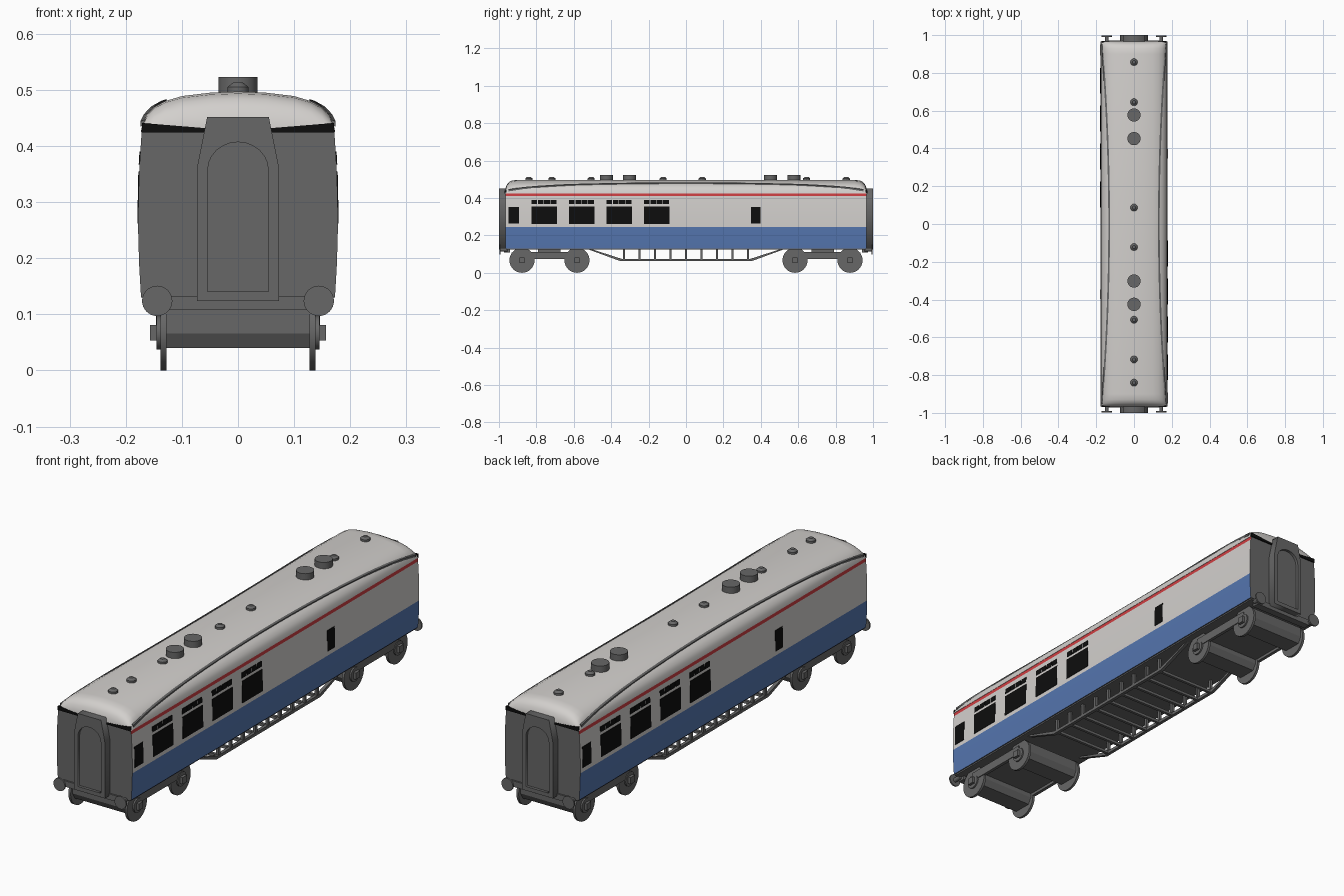
import bpy, bmesh, math
from mathutils import Matrix, Vector

if "Cube" in bpy.data.objects:
    bpy.data.objects.remove(bpy.data.objects["Cube"])


def material(name, rgb):
    m = bpy.data.materials.new(name)
    m.diffuse_color = (*rgb, 1)
    m.use_nodes = True
    m.node_tree.nodes["Principled BSDF"].inputs["Base Color"].default_value = m.diffuse_color
    return m


PALE = material("pale_grey", (0.65, 0.63, 0.61))
BLUE = material("blue", (0.09, 0.18, 0.43))
RED = material("red", (0.62, 0.05, 0.055))
DARK = material("dark_grey", (0.135, 0.135, 0.135))
BLACK = material("black", (0.004, 0.004, 0.004))


def finish(name, bm, mats, rule=None, smooth=False):
    bmesh.ops.recalc_face_normals(bm, faces=bm.faces)
    if rule:
        for f in bm.faces:
            f.material_index = rule(f.calc_center_median(), f.normal)
    me = bpy.data.meshes.new(name)
    bm.to_mesh(me)
    bm.free()
    for m in mats:
        me.materials.append(m)
    ob = bpy.data.objects.new(name, me)
    bpy.context.collection.objects.link(ob)
    if smooth:
        bpy.ops.object.select_all(action='DESELECT')
        ob.select_set(True)
        bpy.context.view_layer.objects.active = ob
        bpy.ops.object.shade_smooth_by_angle(angle=math.radians(35))
    return ob


def loft(name, rings, mats, rule=None, smooth=False):
    bm = bmesh.new()
    vs = [[bm.verts.new(p) for p in r] for r in rings]
    n = len(vs[0])
    for a, b in zip(vs, vs[1:]):
        for i in range(n):
            j = (i + 1) % n
            bm.faces.new((a[i], a[j], b[j], b[i]))
    bm.faces.new(vs[0])
    bm.faces.new(vs[-1][::-1])
    return finish(name, bm, mats, rule, smooth)


def prism_y(name, pts, y0, y1, mat):
    return loft(name, [[(x, y, z) for x, z in pts] for y in (y0, y1)], [mat])


def box(name, x0, x1, y0, y1, z0, z1, mat=DARK):
    return prism_y(name, [(x0, z0), (x1, z0), (x1, z1), (x0, z1)], y0, y1, mat)


def cylinder(name, r, depth, loc, axis, mat=DARK, r2=None, seg=32):
    bm = bmesh.new()
    rot = Vector((0, 0, 1)).rotation_difference(Vector(axis)).to_matrix().to_4x4()
    bmesh.ops.create_cone(bm, cap_ends=True, segments=seg, radius1=r, radius2=r if r2 is None else r2,
                          depth=depth, matrix=Matrix.Translation(loc) @ rot)
    return finish(name, bm, [mat], smooth=True)


def side_x(z):
    return 0.178 - 0.006 * ((z - 0.27) / 0.15) ** 2


# Body shell: blue below, pale above, red line at the top, grey ends
levels = [0.13, 0.19, 0.245, 0.3, 0.36, 0.41, 0.425]
half = [(side_x(z), z) for z in levels]
section = half + [(-x, z) for x, z in reversed(half)]


def body_rule(c, n):
    if abs(n.y) > 0.5 or n.z < -0.5:
        return 3
    return 1 if c.z < 0.245 else 2 if c.z > 0.41 and abs(n.x) > 0.5 else 0


loft("body", [[(x, y, z) for x, z in section] for y in (-0.965, 0.965)],
     [PALE, BLUE, RED, DARK], body_rule, True)

# Roof with rounded hips at both ends
ROOF = [(0.173, 0.425), (0.170, 0.442), (0.163, 0.456), (0.15, 0.469), (0.13, 0.480),
        (0.1, 0.489), (0.05, 0.495), (0, 0.497)]
arc = ROOF + [(-x, z) for x, z in reversed(ROOF[:-1])]
stations = [(0.9, 1), (0.93, 0.95), (0.948, 0.82), (0.96, 0.6), (0.968, 0.2)]
stations = [(-y, s) for y, s in reversed(stations)] + stations
loft("roof", [[(x, y, 0.425 + (z - 0.425) * s) for x, z in arc] for y, s in stations],
     [PALE], None, True)


def roof_z(x):
    for (xa, za), (xb, zb) in zip(ROOF, ROOF[1:]):
        if xb <= x <= xa:
            return za + (zb - za) * (xa - x) / (xa - xb)


# Curved rain strips on the roof
for s in (-1, 1):
    rings = []
    for i in range(25):
        y = -0.95 + 1.9 * i / 24
        x = 0.170 - 0.038 * (1 - (y / 0.95) ** 2)
        z = roof_z(x)
        rings.append([(s * (x + dx), y, z + dz) for dx, dz in
                      ((-0.005, -0.006), (0.004, -0.007), (0.004, 0.002), (-0.005, 0.005))])
    loft("rain_strip", rings, [DARK], None, True)

# Roof ventilators
for y in (-0.425, -0.302, 0.452, 0.577):
    cylinder("large_vent", 0.035, 0.032, (0, y, 0.507), (0, 0, 1))
for y in (-0.84, -0.717, -0.507, -0.122, 0.087, 0.645, 0.857):
    cylinder("small_vent", 0.019, 0.01, (0, y, 0.5), (0, 0, 1), seg=20)
    cylinder("small_vent_cap", 0.019, 0.008, (0, y, 0.509), (0, 0, 1), r2=0.009, seg=20)


# Windows: the two sides are half-turn copies of each other
def window(name, s, y0, y1, z0, z1):
    xa, xb = side_x(z0), side_x(z1)
    prism_y(name, [(s * (xa - 0.004), z0), (s * (xa + 0.0015), z0),
                   (s * (xb + 0.0015), z1), (s * (xb - 0.004), z1)], s * y0, s * y1, BLACK)


for s in (-1, 1):
    window("end_window", s, -0.95, -0.892, 0.263, 0.352)
    window("small_window", s, 0.347, 0.397, 0.263, 0.352)
    for k in range(4):
        y0 = -0.827 + 0.2005 * k
        window("large_window", s, y0, y0 + 0.137, 0.262, 0.355)
        for j in range(4):
            ya = y0 + 0.0345 * j
            window("vent_pane", s, ya, ya + 0.031, 0.367, 0.39)


# Gangway frame with arched opening, made from a filled outline with a hole
def gangway(s):
    outer = [(-0.073, 0.124), (0.073, 0.124), (0.073, 0.362), (0.055, 0.452), (-0.055, 0.452), (-0.073, 0.362)]
    inner = [(-0.054, 0.141), (0.054, 0.141)]
    inner += [(0.054 * math.cos(math.pi * t / 12), 0.357 + 0.05 * math.sin(math.pi * t / 12)) for t in range(13)]
    cu = bpy.data.curves.new("gangway_outline", 'CURVE')
    cu.dimensions, cu.fill_mode, cu.extrude = '2D', 'BOTH', 0.017
    for pts in (outer, inner):
        sp = cu.splines.new('POLY')
        sp.points.add(len(pts) - 1)
        for p, (x, z) in zip(sp.points, pts):
            p.co = (x, z, 0, 1)
        sp.use_cyclic_u = True
    tmp = bpy.data.objects.new("gangway_outline", cu)
    bpy.context.collection.objects.link(tmp)
    bpy.context.view_layer.update()
    me = bpy.data.meshes.new_from_object(tmp.evaluated_get(bpy.context.evaluated_depsgraph_get()))
    bpy.data.objects.remove(tmp)
    me.transform(Matrix.Translation((0, s * 0.983, 0)) @ Matrix.Rotation(math.pi / 2, 4, 'X'))
    me.materials.clear()
    me.materials.append(DARK)
    bpy.context.collection.objects.link(bpy.data.objects.new("gangway_frame", me))
    prism_y("gangway_door", inner, s * 0.966, s * 0.988, DARK)


# Ends: gangway, roof gap, headstock and buffers
for s in (-1, 1):
    gangway(s)
    prism_y("roof_gap", [(-0.172, 0.424), (0.172, 0.424), (0.171, 0.441), (0.06, 0.432), (-0.06, 0.432),
                         (-0.171, 0.441)], s * 0.96, s * 0.9695, BLACK)
    box("headstock", -0.14, 0.14, s * 0.94, s * 0.972, 0.108, 0.133)
    for x in (-0.143, 0.147):
        x = math.copysign(0.144, x)
        cylinder("buffer_shank", 0.01, 0.04, (x, s * 0.975, 0.124), (0, 1, 0), seg=16)
        cylinder("buffer_head", 0.027, 0.007, (x, s * 0.9945, 0.124), (0, 1, 0))

# Floor underside
box("floor", -0.168, 0.168, -0.963, 0.963, 0.124, 0.133)

# Bogies
for s in (-1, 1):
    yc = s * 0.73
    box("bogie_plate", -0.13, 0.13, yc - 0.15, yc + 0.15, 0.085, 0.108)
    box("bolster", -0.1, 0.1, yc - 0.06, yc + 0.06, 0.1, 0.128)
    for side in (-1, 1):
        box("bogie_side", side * 0.128, side * 0.142, yc - 0.15, yc + 0.15, 0.073, 0.11)
    for dy in (-0.147, 0.147):
        y = yc + dy
        rings = [[(x, y + a, z) for a, z in ((-0.055, 0.066), (-0.04, 0.04), (0.04, 0.04), (0.055, 0.066),
                                             (0.055, 0.108), (-0.055, 0.108))] for x in (-0.127, 0.127)]
        loft("axle_casing", rings, [DARK])
        for side in (-1, 1):
            cylinder("wheel", 0.067, 0.011, (side * 0.133, y, 0.067), (1, 0, 0))
            cylinder("wheel_hub", 0.03, 0.008, (side * 0.141, y, 0.067), (1, 0, 0))
            box("axle_box", side * 0.138, side * 0.157, y - 0.014, y + 0.014, 0.053, 0.081)

# Underframe trusses with posts and cross bars
posts = [-0.332 + 0.083 * i for i in range(9)]
for side in (-1, 1):
    outline = [(-0.53, 0.128), (-0.51, 0.128), (-0.345, 0.075), (0.345, 0.075), (0.51, 0.128), (0.53, 0.128),
               (0.35, 0.062), (-0.35, 0.062)]
    for i, (a, b, c, d) in enumerate(((0, 1, 2, 7), (7, 2, 3, 6), (6, 3, 4, 5))):
        loft("truss_bar", [[(side * x, *outline[k]) for k in (a, b, c, d)] for x in (0.132, 0.146)], [DARK])
    for y in posts:
        box("truss_post", side * 0.133, side * 0.145, y - 0.006, y + 0.006, 0.07, 0.128)
for y in posts:
    box("cross_bar", -0.135, 0.135, y - 0.006, y + 0.006, 0.063, 0.075)
